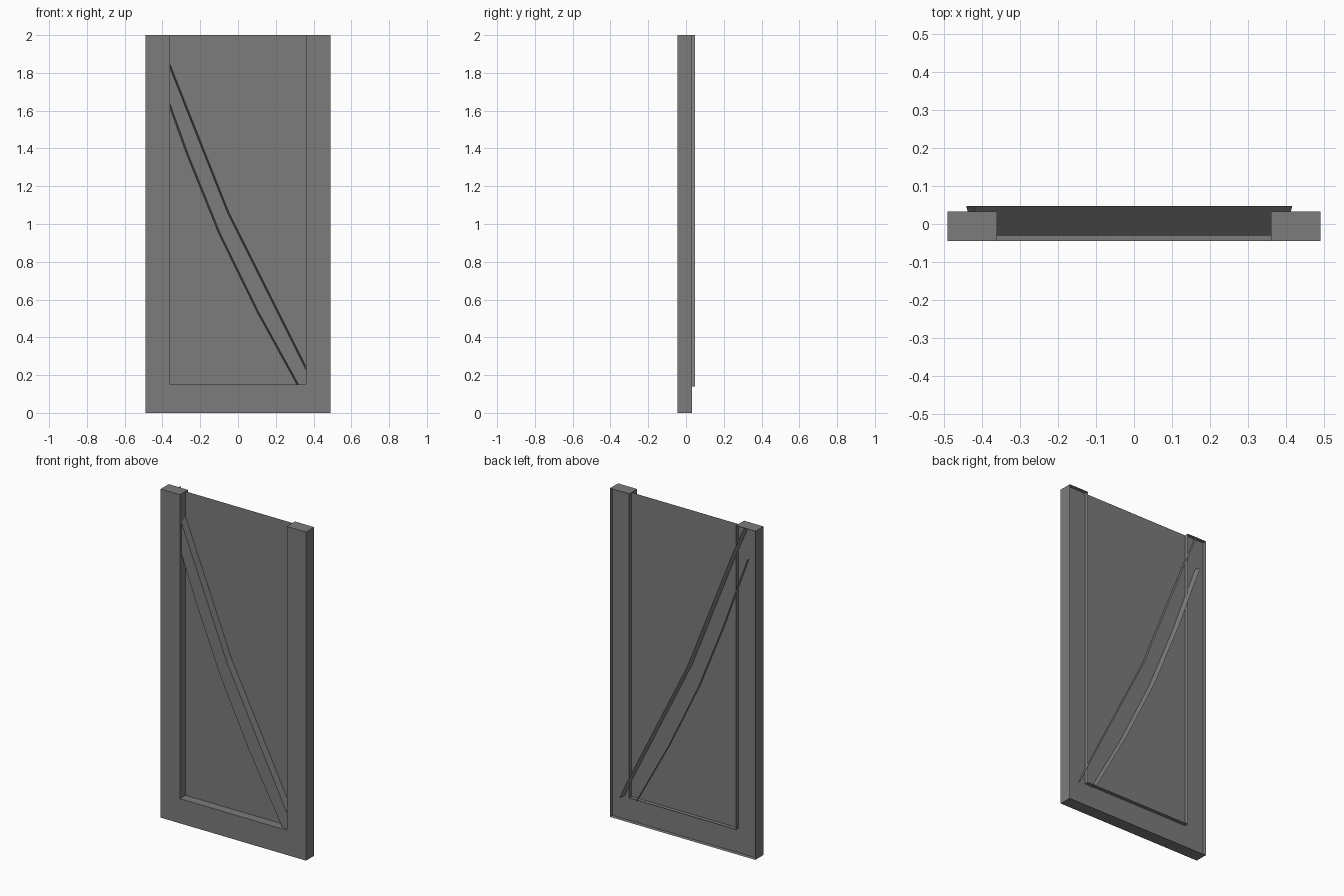
import bpy
import bmesh

cube = bpy.data.objects.get("Cube")
if cube:
    bpy.data.objects.remove(cube, do_unlink=True)

grey = bpy.data.materials.new("mid_grey")
grey.use_nodes = True
colour = (0.2, 0.2, 0.2, 1)
grey.diffuse_color = colour
grey.node_tree.nodes["Principled BSDF"].inputs["Base Color"].default_value = colour


def shell(name, front, y_front, back=None, y_back=0.0, open_edges=()):
    """Front face from an x-z outline, with thin walls running back and no rear face."""
    bm = bmesh.new()
    near = [bm.verts.new((x, y_front, z)) for x, z in front]
    bm.faces.new(near)
    if back:
        far = [bm.verts.new((x, y_back, z)) for x, z in back]
        n = len(near)
        for i in range(n):
            if i not in open_edges:
                j = (i + 1) % n
                bm.faces.new((near[j], near[i], far[i], far[j]))
    mesh = bpy.data.meshes.new(name)
    bm.to_mesh(mesh)
    bm.free()
    mesh.materials.append(grey)
    obj = bpy.data.objects.new(name, mesh)
    bpy.context.collection.objects.link(obj)
    return obj


# U-shaped frame: two stiles and a bottom rail, hollow from behind
W, IN, H, RAIL = 0.49, 0.36, 2.0, 0.15
frame = [(-W, 0), (W, 0), (W, H), (IN, H), (IN, RAIL), (-IN, RAIL), (-IN, H), (-W, H)]
shell("frame", frame, -0.045, frame, 0.033)

# Flat sheet filling the whole width inside the frame
shell("panel", [(-W, 0), (W, 0), (W, H), (-W, H)], 0.009)

# Bent diagonal brace, flaring slightly towards the back, open at both ends
upper = [(-0.43, 2.0), (-0.36, 1.84), (-0.05, 1.06), (0.36, 0.24), (0.405, 0.14)]
lower = [(0.32, 0.14), (0.1, 0.54), (-0.1, 0.95), (-0.27, 1.37), (-0.36, 1.62), (-0.43, 1.81)]


def flare(amount):
    return [(x + amount, z) for x, z in upper] + [(x - amount, z) for x, z in lower]


ends = (len(upper) - 1, len(upper) + len(lower) - 1)
shell("diagonal_brace", flare(-0.006), -0.03, flare(0.011), 0.047, ends)
